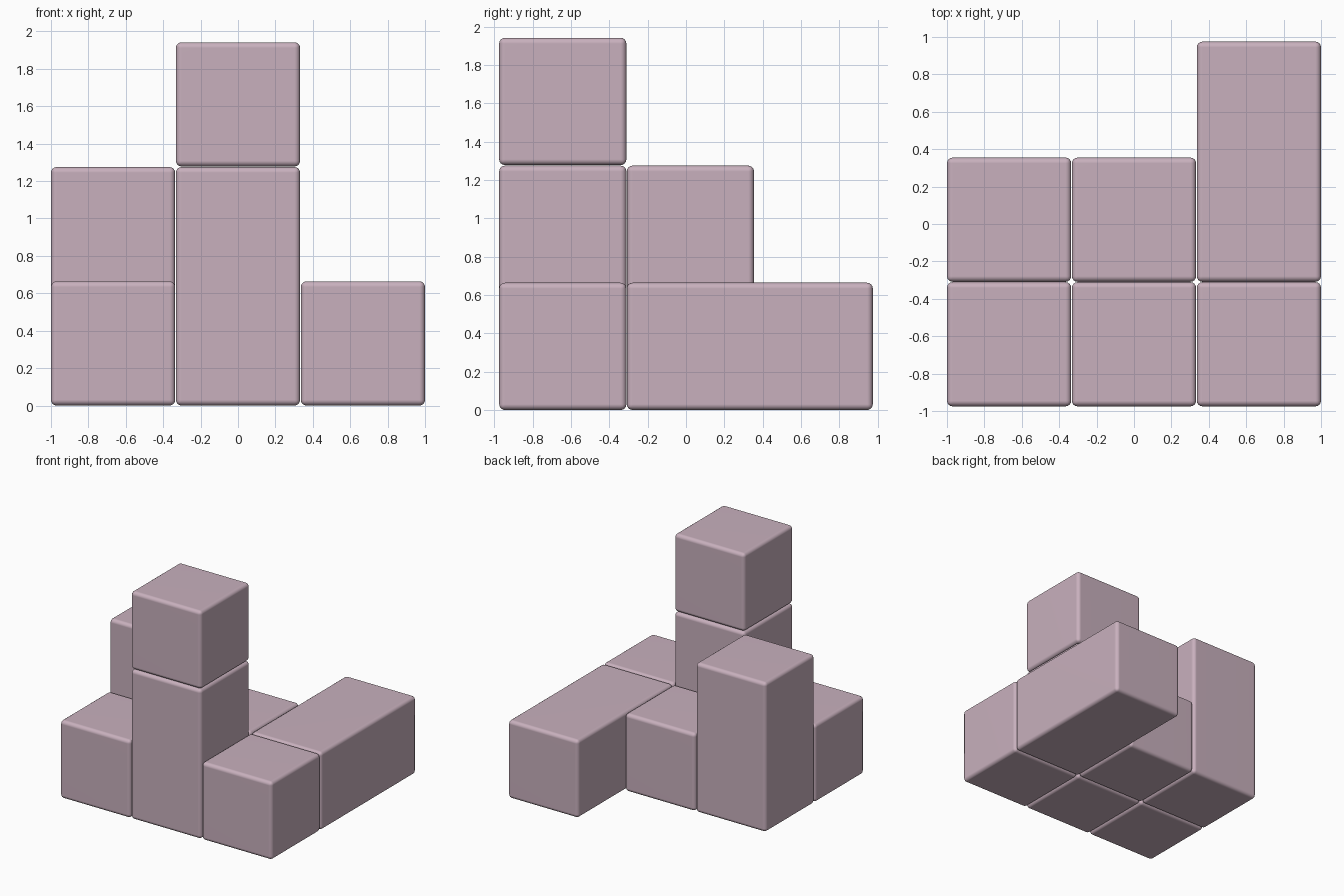
import bpy

cube = bpy.data.objects.get("Cube")
if cube:
    bpy.data.objects.remove(cube, do_unlink=True)

# Single dusty pink finish
pink = bpy.data.materials.new("dusty_pink")
pink.use_nodes = True
color = (0.58, 0.435, 0.51, 1.0)
pink.diffuse_color = color
bsdf = next(n for n in pink.node_tree.nodes if n.type == "BSDF_PRINCIPLED")
bsdf.inputs["Base Color"].default_value = color
bsdf.inputs["Roughness"].default_value = 0.6


def rounded_block(name, x, y, z):
    """Box spanning the (min, max) pairs, with softly rounded edges."""
    spans = (x, y, z)
    bpy.ops.mesh.primitive_cube_add(size=1, location=[(a + b) / 2 for a, b in spans])
    block = bpy.context.object
    block.name = name
    block.scale = [b - a for a, b in spans]
    bpy.ops.object.transform_apply(location=False, rotation=False, scale=True)
    block.data.materials.append(pink)
    bevel = block.modifiers.new("rounded_edges", "BEVEL")
    bevel.width = 0.03
    bevel.segments = 4
    bpy.ops.object.shade_smooth()
    # Keep the large faces flat next to the rounded edges
    normals = block.modifiers.new("flat_faces", "WEIGHTED_NORMAL")
    normals.keep_sharp = True
    return block


# Spans of the columns, rows and heights
RIGHT, MIDDLE, LEFT = (-1.0, -0.336), (-0.332, 0.332), (0.336, 1.0)
FRONT, CENTRE, CENTRE_TO_BACK = (-0.975, -0.311), (-0.309, 0.355), (-0.309, 0.975)
LOW, TALL, TOP = (0.0, 0.664), (0.0, 1.275), (1.278, 1.942)

# Front row
rounded_block("front_right_cube", RIGHT, FRONT, LOW)
rounded_block("front_tower", MIDDLE, FRONT, TALL)
rounded_block("tower_top_cube", MIDDLE, FRONT, TOP)
rounded_block("front_left_cube", LEFT, FRONT, LOW)

# Rear row
rounded_block("rear_right_tower", RIGHT, CENTRE, TALL)
rounded_block("rear_middle_cube", MIDDLE, CENTRE, LOW)
rounded_block("rear_left_long_block", LEFT, CENTRE_TO_BACK, LOW)
